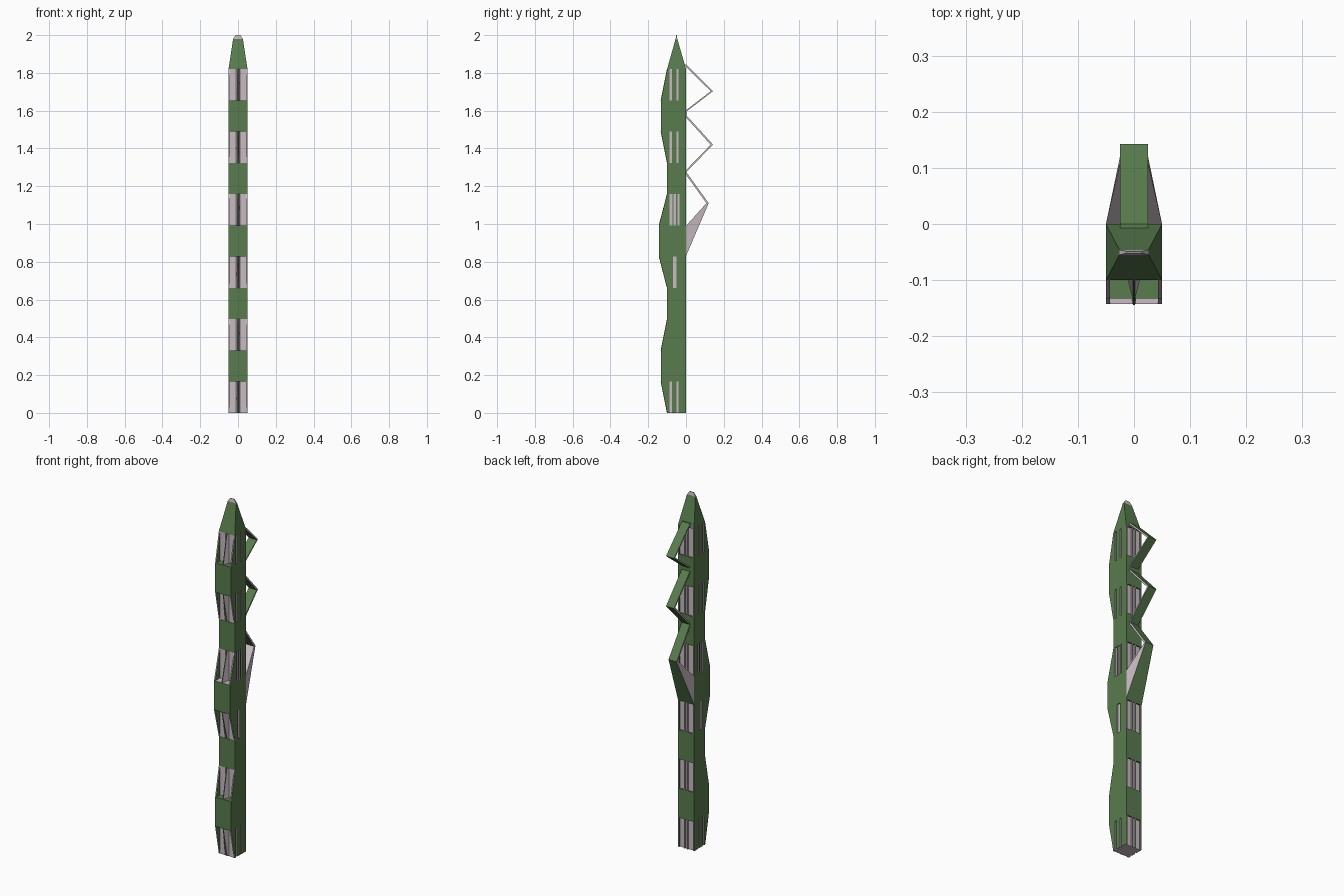
import bpy, bmesh

cube = bpy.data.objects.get("Cube")
if cube:
    bpy.data.objects.remove(cube, do_unlink=True)


def material(name, colour):
    m = bpy.data.materials.new(name)
    m.use_nodes = True
    m.diffuse_color = colour
    m.node_tree.nodes["Principled BSDF"].inputs["Base Color"].default_value = colour
    return m


GREEN = material("leaf green", (0.098, 0.2, 0.075, 1))
GREY = material("pale grey", (0.57, 0.5, 0.535, 1))


def loft(name, low, high, mat, rule=None):
    """Solid between two matching rings; rule marks the faces that are grey."""
    bm = bmesh.new()
    a = [bm.verts.new(p) for p in low]
    b = [bm.verts.new(p) for p in high]
    bm.faces.new(a)
    bm.faces.new(b)
    for i in range(len(a)):
        j = (i + 1) % len(a)
        bm.faces.new((a[i], a[j], b[j], b[i]))
    bmesh.ops.recalc_face_normals(bm, faces=bm.faces)
    bm.normal_update()
    if rule:
        for f in bm.faces:
            f.material_index = int(rule(f))
    me = bpy.data.meshes.new(name)
    bm.to_mesh(me)
    bm.free()
    me.materials.append(mat)
    me.materials.append(GREY)
    ob = bpy.data.objects.new(name, me)
    bpy.context.collection.objects.link(ob)
    return ob


def rect(x0, x1, y0, y1, z):
    return [(x0, y0, z), (x1, y0, z), (x1, y1, z), (x0, y1, z)]


W = 0.05
STEP = 0.1655
FRONT = [-0.10, -0.133, -0.133, -0.10, -0.10, -0.143,
         -0.143, -0.10, -0.10, -0.133, -0.133, -0.10]

# Side slots of each window storey, as spans along y
PAIR = [(-0.088, -0.074), (-0.05, -0.04)]
SLOTS = {0: PAIR, 2: [], 4: [(-0.07, -0.05)],
         6: [(-0.087, -0.072), (-0.066, -0.053), (-0.045, -0.035)],
         8: PAIR, 10: PAIR}


def window_storey(i, z0, z1, f0, f1):
    # recessed core
    core = [rect(-0.044, 0.044, -0.098, -0.007, z) for z in (z0, z1)]
    loft("window_core", *core, GREY)
    # tapered centre mullion and its slim cover strip
    base = -0.098
    rings = [[(-0.011, base, z), (-0.002, f, z), (0.002, f, z), (0.011, base, z)]
             for z, f in ((z0, f0), (z1, f1))]
    loft("front_mullion", *rings, GREY)
    strip = [rect(-0.002, 0.002, f - 0.001, f, z) for z, f in ((z0, f0), (z1, f1))]
    loft("front_mullion_strip", *strip, GREEN)
    for s in (-1, 1):
        back = [rect(s * 0.006, s * 0.012, -0.008, 0, z) for z in (z0, z1)]
        loft("back_mullion", *back, GREY)
        # side wall split by the slots
        cuts = [None] + [y for slot in SLOTS[i] for y in slot] + [0]
        for k in range(0, len(cuts), 2):
            lo0, lo1 = (f0, f1) if k == 0 else (cuts[k], cuts[k])
            hi = cuts[k + 1]
            loft("side_wall", rect(s * 0.043, s * W, lo0, hi, z0),
                 rect(s * 0.043, s * W, lo1, hi, z1), GREEN,
                 lambda f: abs(f.normal.x) < 0.5)


# Main shaft: window storeys alternate with solid bands
for i in range(len(FRONT) - 1):
    z0, z1 = i * STEP, (i + 1) * STEP
    f0, f1 = FRONT[i], FRONT[i + 1]
    if i % 2 == 0:
        window_storey(i, z0, z1, f0, f1)
    else:
        grey_ledge = (lambda f: f.normal.z > 0.5) if i == 5 else None
        loft("solid_band", rect(-W, W, f0, 0, z0), rect(-W, W, f1, 0, z1),
             GREEN, grey_ledge)

# Pointed roof and its pale tip
roof_z = STEP * (len(FRONT) - 1)
loft("roof", rect(-W, W, -0.10, 0, roof_z),
     rect(-0.026, 0.026, -0.055, -0.046, 1.98), GREEN)
loft("roof_tip", rect(-0.026, 0.026, -0.055, -0.046, 1.98),
     rect(-0.013, 0.013, -0.052, -0.049, 2.0), GREY)

# Folded ribbon down the back: green faces with pale edges
PATH = [(0, 1.845), (0.143, 1.703), (0.002, 1.595), (0.002, 1.575),
        (0.143, 1.42), (0.002, 1.275), (0.12, 1.11)]
T = 0.012
for (ya, za), (yb, zb) in zip(PATH, PATH[1:]):
    sides = [[(x, ya, za), (x, yb, zb), (x, yb - T, zb), (x, ya - T, za)]
             for x in (-0.025, 0.025)]
    loft("back_ribbon", *sides, GREEN, lambda f: abs(f.normal.x) > 0.5)

# Tapered bracket carrying the ribbon: only its outer face is green
sides = [[(s * W, 0, 0.99), (s * W, 0, 0.83),
          (s * 0.025, 0.12, 1.11), (s * 0.025, 0.108, 1.11)] for s in (-1, 1)]
loft("back_bracket", *sides, GREEN,
     lambda f: abs(f.normal.x) > 0.5 or f.normal.z > 0.3)
